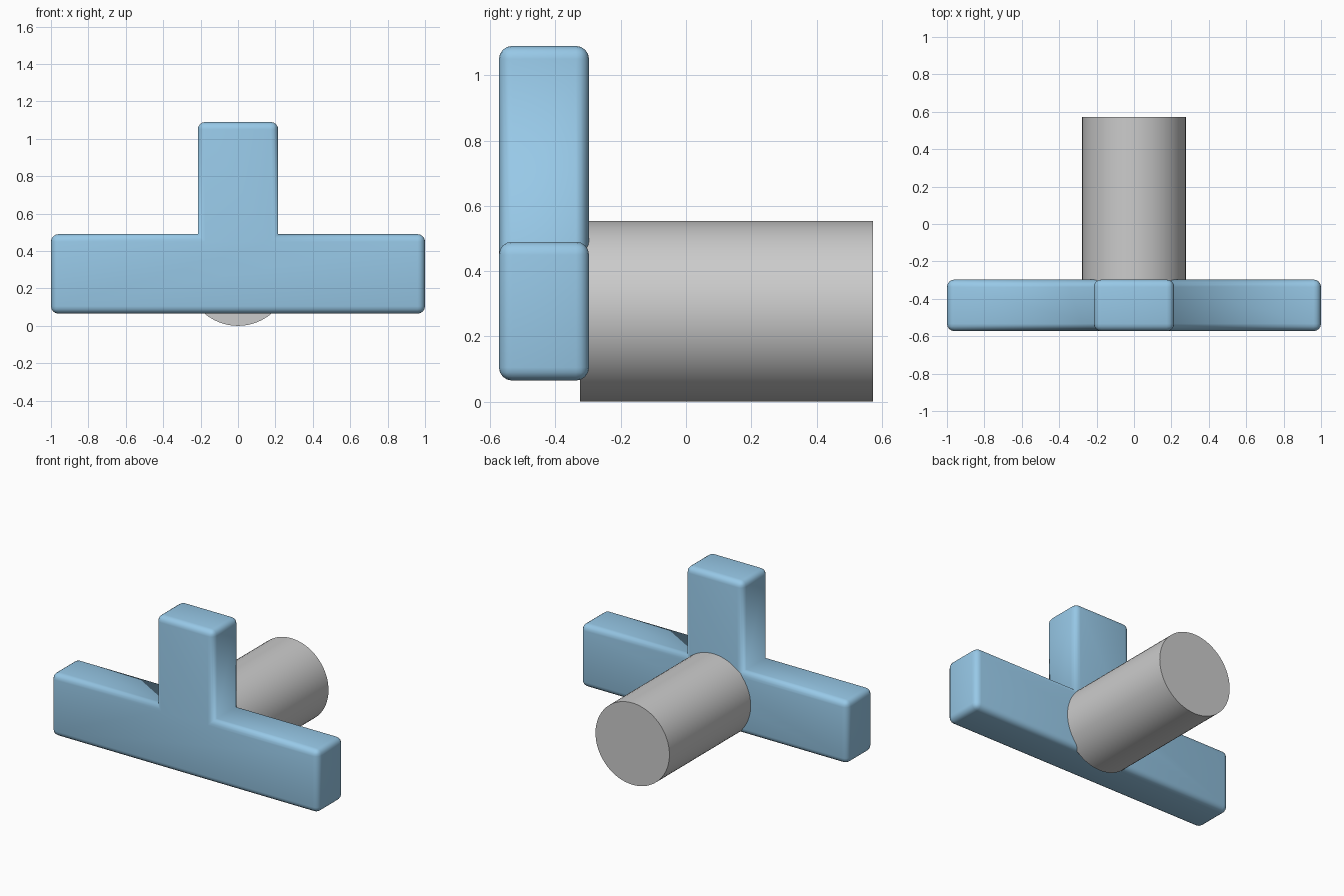
import bpy
import bmesh
import math
from mathutils import Matrix

cube = bpy.data.objects.get("Cube")
if cube:
    bpy.data.objects.remove(cube, do_unlink=True)

BACK, FRONT = 0.573, -0.573


def make_object(name, bm):
    bmesh.ops.recalc_face_normals(bm, faces=bm.faces[:])
    mesh = bpy.data.meshes.new(name)
    bm.to_mesh(mesh)
    bm.free()
    obj = bpy.data.objects.new(name, mesh)
    bpy.context.collection.objects.link(obj)
    bpy.ops.object.select_all(action="DESELECT")
    obj.select_set(True)
    bpy.context.view_layer.objects.active = obj
    return obj


# T-shaped plate: mirrored half profile, extruded, convex edges rounded
half = [(1, 0.065), (1, 0.49), (0.215, 0.49), (0.215, 1.09)]
outline = half + [(-x, z) for x, z in reversed(half)]
bm = bmesh.new()
face = bm.faces.new([bm.verts.new((x, FRONT, z)) for x, z in outline])
result = bmesh.ops.extrude_face_region(bm, geom=[face])
moved = [v for v in result["geom"] if isinstance(v, bmesh.types.BMVert)]
bmesh.ops.translate(bm, verts=moved, vec=(0, 0.276, 0))
bmesh.ops.recalc_face_normals(bm, faces=bm.faces[:])
convex = [e for e in bm.edges if e.calc_face_angle_signed() > 0.1]
bmesh.ops.bevel(bm, geom=convex, offset=0.04, offset_type="OFFSET",
                segments=4, profile=0.5, affect="EDGES", clamp_overlap=True)
plate = make_object("t_plate", bm)
bpy.ops.object.shade_smooth()

blue = bpy.data.materials.new("blue")
blue.use_nodes = True
color = (0.31, 0.58, 0.8, 1)
blue.diffuse_color = color
blue.node_tree.nodes["Principled BSDF"].inputs["Base Color"].default_value = color
plate.data.materials.append(blue)

# Round peg running from inside the plate to the back
radius, start = 0.277, -0.325
bm = bmesh.new()
bmesh.ops.create_cone(
    bm, cap_ends=True, segments=64, radius1=radius, radius2=radius,
    depth=BACK - start,
    matrix=Matrix.Translation((0, (BACK + start) / 2, radius))
    @ Matrix.Rotation(math.pi / 2, 4, "X"))
make_object("peg", bm)
bpy.ops.object.shade_smooth_by_angle(angle=math.radians(30))
